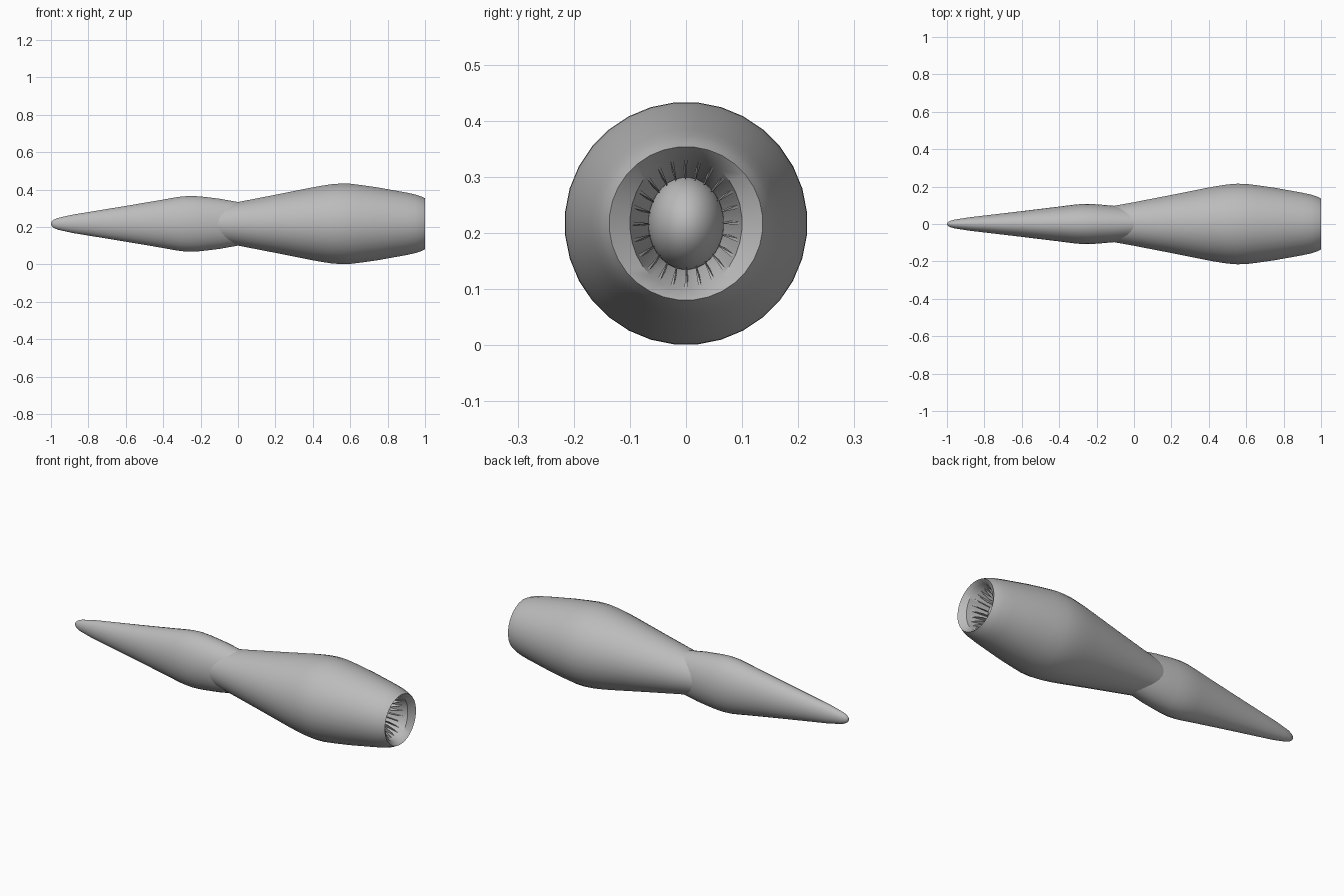
import bpy, bmesh, math

if "Cube" in bpy.data.objects:
    bpy.data.objects.remove(bpy.data.objects["Cube"])

AXIS_Z = 0.217   # height of the engine axis
SIDES = 32

metal = bpy.data.materials.new("grey metal")
metal.diffuse_color = (0.5, 0.5, 0.5, 1)
metal.use_nodes = True
metal.node_tree.nodes["Principled BSDF"].inputs["Base Color"].default_value = metal.diffuse_color


def finish(name, bm, angle=40):
    bmesh.ops.remove_doubles(bm, verts=bm.verts, dist=1e-5)
    bmesh.ops.recalc_face_normals(bm, faces=bm.faces)
    me = bpy.data.meshes.new(name)
    bm.to_mesh(me)
    bm.free()
    me.materials.append(metal)
    ob = bpy.data.objects.new(name, me)
    ob.location.z = AXIS_Z
    bpy.context.collection.objects.link(ob)
    bpy.ops.object.select_all(action='DESELECT')
    ob.select_set(True)
    bpy.context.view_layer.objects.active = ob
    bpy.ops.object.shade_smooth_by_angle(angle=math.radians(angle))
    return ob


def loft(name, stations, sides=SIDES, angle=40):
    """Skin elliptical rings given as (x, radius in y, radius in z)."""
    bm = bmesh.new()
    rings = []
    for x, ry, rz in stations:
        ring = []
        for i in range(sides):
            a = 2 * math.pi * (i + 0.5) / sides
            ring.append(bm.verts.new((x, ry * math.cos(a), rz * math.sin(a))))
        rings.append(ring)
    for p, q in zip(rings, rings[1:]):
        for i in range(sides):
            j = (i + 1) % sides
            bm.faces.new((p[i], p[j], q[j], q[i]))
    return finish(name, bm, angle)


# Nacelle: outer shell, rolled lip and the narrowing inlet duct
outer = [(-0.16, 0.0), (-0.16, 0.088), (0.0, 0.117), (0.2, 0.156), (0.4, 0.196),
         (0.45, 0.205), (0.5, 0.2125), (0.55, 0.2165), (0.6, 0.2155),
         (0.66, 0.208), (0.75, 0.195), (0.9, 0.168), (0.95, 0.157), (0.98, 0.147),
         (1.0, 0.137)]
duct = [(0.975, 0.100, 0.120), (0.80, 0.066, 0.080), (0.80, 0.0, 0.0)]
loft("nacelle", [(x, r, r) for x, r in outer] + duct, angle=35)

# Tail cone: taller than wide, its blunt end buried in the nacelle
tail = [(-1.0, 0.0), (-0.997, 0.012), (-0.985, 0.022), (-0.965, 0.031), (-0.93, 0.039),
        (-0.88, 0.050), (-0.8, 0.063), (-0.6, 0.096), (-0.4, 0.130), (-0.34, 0.141),
        (-0.3, 0.147), (-0.25, 0.150), (-0.2, 0.147), (-0.1, 0.135), (0.0, 0.117),
        (0.08, 0.102), (0.08, 0.0)]
loft("tail_cone", [(x, r * 0.72, r) for x, r in tail], angle=50)

# Spinner: rounded cone deep inside the duct
spin = []
for k in range(11):
    t = k / 10 * math.pi / 2
    spin.append((0.80 + 0.11 * math.cos(t), 0.068 * math.sin(t), 0.083 * math.sin(t)))
loft("spinner", spin, angle=60)

# Fan: tapered, slightly twisted blades pointing in from the duct wall
bm = bmesh.new()
BLADES = 24
for i in range(BLADES):
    a = 2 * math.pi * i / BLADES

    def point(x, r, da):
        return bm.verts.new((x, r * 0.833 * math.cos(a + da), r * math.sin(a + da)))

    root = [point(0.955, 0.117, -0.03), point(0.955, 0.117, 0.03),
            point(0.88, 0.103, 0.05), point(0.88, 0.103, -0.01)]
    tip = [point(0.90, 0.080, -0.006), point(0.90, 0.080, 0.006),
           point(0.84, 0.078, 0.03), point(0.84, 0.078, 0.018)]
    bm.faces.new(root)
    bm.faces.new(tip)
    for k in range(4):
        m = (k + 1) % 4
        bm.faces.new((root[k], root[m], tip[m], tip[k]))
finish("fan_blades", bm, 30)
